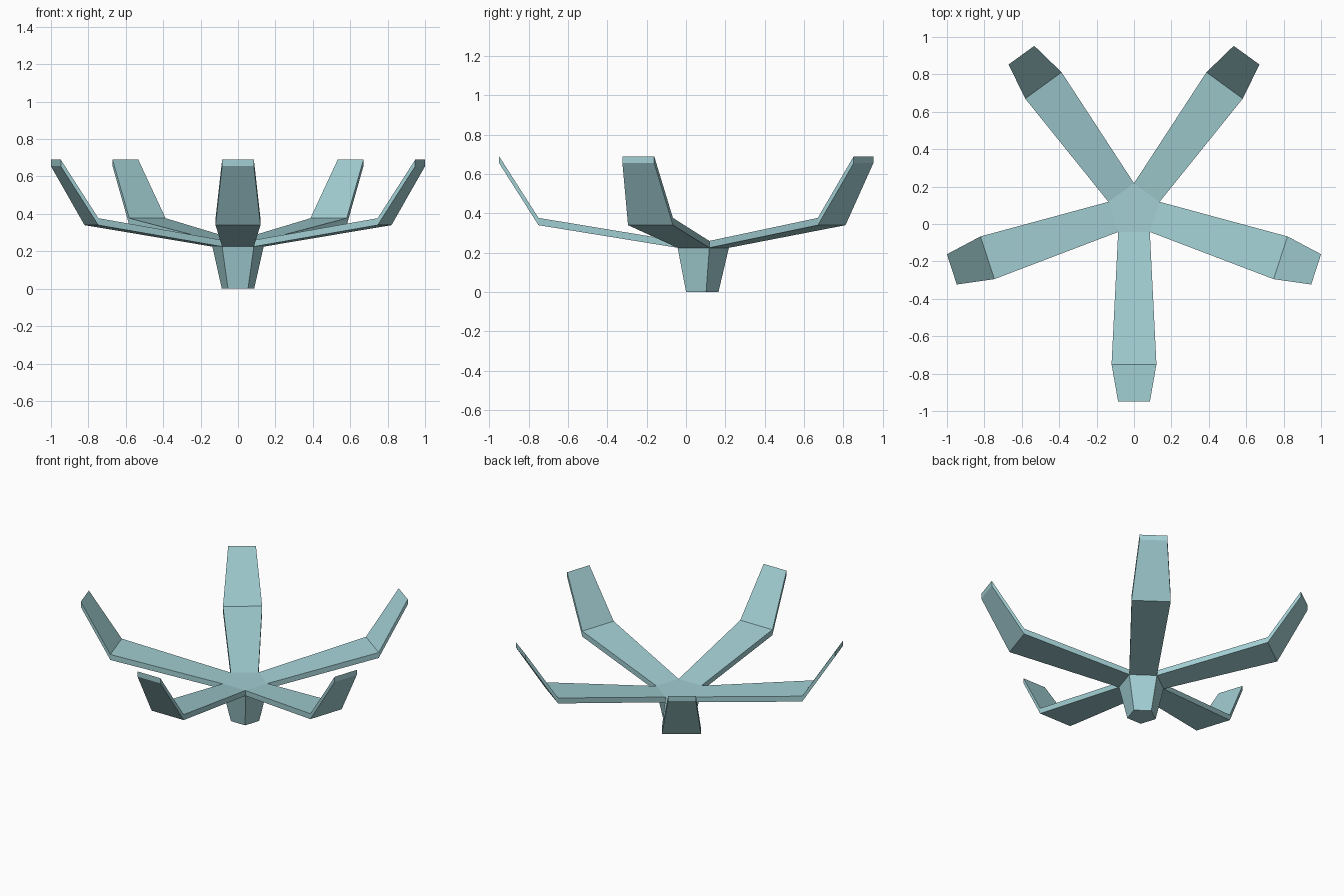
import bpy, bmesh
from math import cos, sin, pi
from mathutils import Vector

if "Cube" in bpy.data.objects:
    bpy.data.objects.remove(bpy.data.objects["Cube"])

CENTRE_Y = 0.074
ARMS = 5

mat = bpy.data.materials.new("pale_teal")
mat.diffuse_color = (0.36, 0.62, 0.65, 1)
mat.use_nodes = True
mat.node_tree.nodes["Principled BSDF"].inputs["Base Color"].default_value = mat.diffuse_color

bm = bmesh.new()


def pentagon(radius, z):
    """Ring of corners, with one flat side facing the front."""
    ring = []
    for i in range(ARMS):
        a = -pi / 2 + (i - 0.5) * 2 * pi / ARMS
        ring.append(bm.verts.new((radius * cos(a), CENTRE_Y + radius * sin(a), z)))
    return ring


def bridge(a, b):
    n = len(a)
    for i in range(n):
        j = (i + 1) % n
        bm.faces.new((a[i], a[j], b[j], b[i]))


# tapered stem and hub top
foot = pentagon(0.091, 0.0)
under = pentagon(0.144, 0.225)
top = pentagon(0.144, 0.26)
bm.faces.new(foot[::-1])
bridge(foot, under)
bm.faces.new(top)

# five bent arms: (radius, half width, underside z, top z) at elbow and tip
SECTIONS = [(0.824, 0.12, 0.34, 0.377), (1.024, 0.085, 0.655, 0.69)]
for i in range(ARMS):
    j = (i + 1) % ARMS
    a = -pi / 2 + i * 2 * pi / ARMS
    out = Vector((cos(a), sin(a), 0))
    side = Vector((-sin(a), cos(a), 0))
    ring = [under[i], under[j], top[j], top[i]]
    for r, w, lo, hi in SECTIONS:
        nxt = []
        for s, z in ((-w, lo), (w, lo), (w, hi), (-w, hi)):
            p = out * r + side * s
            nxt.append(bm.verts.new((p.x, p.y + CENTRE_Y, z)))
        bridge(ring, nxt)
        ring = nxt
    bm.faces.new(ring)

bmesh.ops.recalc_face_normals(bm, faces=bm.faces[:])
mesh = bpy.data.meshes.new("five_arm_stand")
bm.to_mesh(mesh)
bm.free()
mesh.materials.append(mat)
obj = bpy.data.objects.new("five_arm_stand", mesh)
bpy.context.collection.objects.link(obj)
